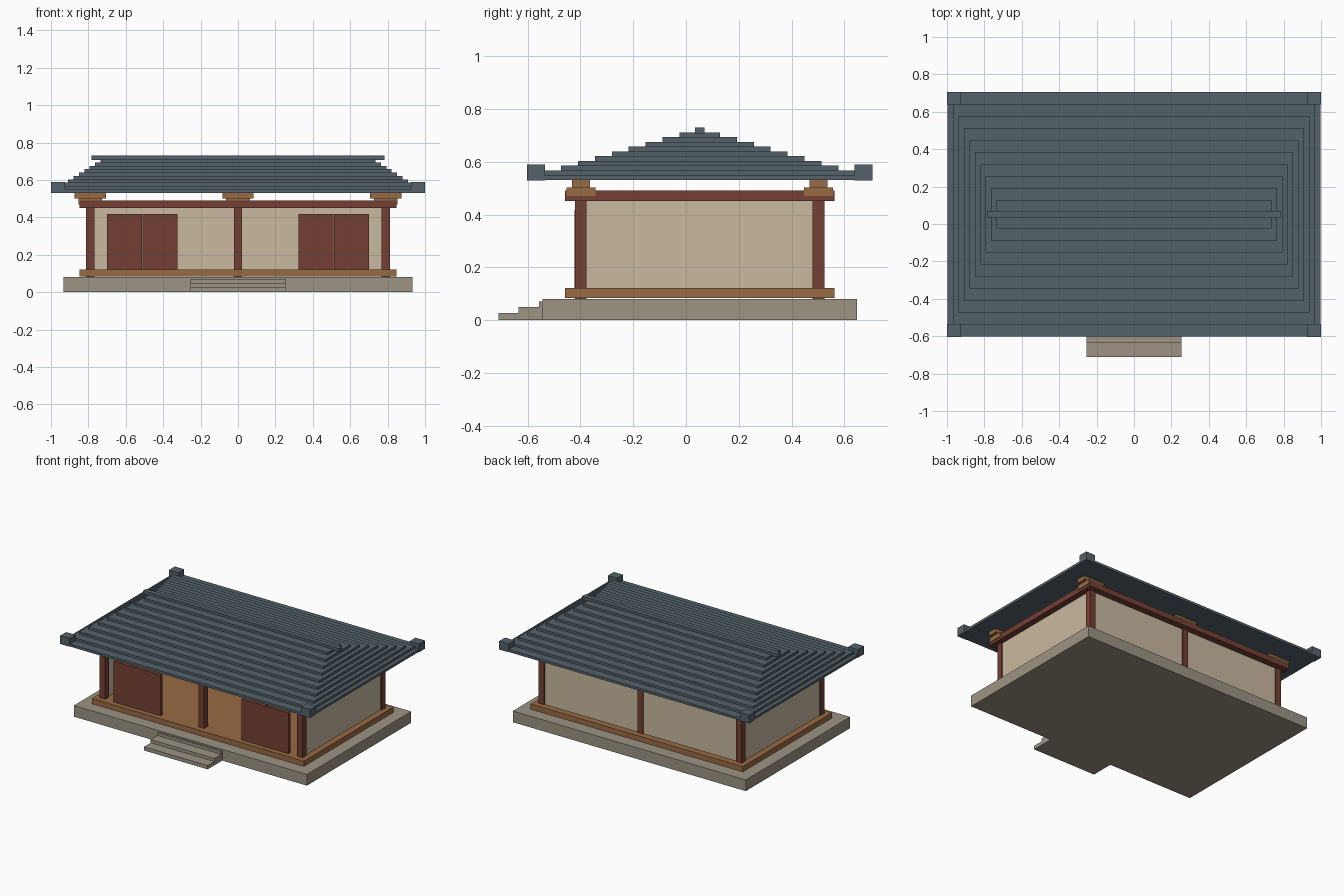
import bpy

if "Cube" in bpy.data.objects:
    bpy.data.objects.remove(bpy.data.objects["Cube"])

CY = 0.052  # building centre in y (the steps push it off the origin)


def material(name, r, g, b):
    m = bpy.data.materials.new(name)
    lin = [(c / 255 / 12.92) if c / 255 <= 0.04045 else ((c / 255 + 0.055) / 1.055) ** 2.4
           for c in (r, g, b)]
    m.diffuse_color = (*lin, 1)
    m.use_nodes = True
    m.node_tree.nodes["Principled BSDF"].inputs["Base Color"].default_value = m.diffuse_color
    return m


STONE = material("stone", 156, 148, 132)
WOOD = material("light wood", 152, 107, 68)
RED = material("red wood", 116, 64, 52)
PLASTER = material("plaster", 201, 186, 160)
TILE = material("roof tile", 84, 98, 106)

CUBE = [(x, y, z) for x in (0, 1) for y in (0, 1) for z in (0, 1)]
QUADS = [(0, 1, 3, 2), (4, 6, 7, 5), (0, 4, 5, 1), (2, 3, 7, 6), (0, 2, 6, 4), (1, 5, 7, 3)]


def box(name, x, y, z, mat):
    """Box from (min, max) ranges on each axis."""
    me = bpy.data.meshes.new(name)
    me.from_pydata([(x[i], y[j], z[k]) for i, j, k in CUBE], [], QUADS)
    me.materials.append(mat)
    ob = bpy.data.objects.new(name, me)
    bpy.context.collection.objects.link(ob)
    return ob


def mid(c, h):
    return (c - h, c + h)


# Stone platform and front steps
box("platform", mid(0, 0.932), mid(CY, 0.596), (0, 0.081), STONE)
for i, (y, top) in enumerate([(-0.71, 0.027), (-0.634, 0.05), (-0.557, 0.071)]):
    box(f"step_{i + 1}", mid(0, 0.255), (y, -0.54), (0, top), STONE)

# Floor and top beam
box("floor_sill", mid(0, 0.848), mid(CY, 0.511), (0.084, 0.122), WOOD)
box("top_beam", mid(0, 0.848), mid(CY, 0.511), (0.451, 0.491), RED)

# Posts with two-tier brackets above them
for px in (-0.79, 0, 0.79):
    for py in (CY - 0.45, CY + 0.45):
        box("post", mid(px, 0.022), mid(py, 0.022), (0.078, 0.46), RED)
        box("bracket_block", mid(px, 0.063), mid(py, 0.055), (0.47, 0.502), WOOD)
        box("bracket_arm", mid(px, 0.084), mid(py, 0.034), (0.502, 0.532), WOOD)

# Plaster walls on the back and sides; the front is open
box("back_wall", mid(0, 0.775), mid(CY + 0.45, 0.014), (0.12, 0.455), PLASTER)
for s, side in ((-1, "left"), (1, "right")):
    box(f"{side}_wall", mid(s * 0.79, 0.014), mid(CY, 0.44), (0.12, 0.455), PLASTER)
    # Pair of door leaves
    for k in (-1, 1):
        box(f"{side}_door_leaf", mid(s * 0.512 + k * 0.0945, 0.0932),
            mid(CY - 0.464, 0.011), (0.12, 0.417), RED)

# Stepped hip roof
for i in range(10):
    z = 0.531 + i * 0.0181
    box(f"roof_tier_{i + 1}", mid(0, 0.996 - 0.029 * i), mid(CY, 0.653 - 0.064 * i),
        (z, z + 0.0181), TILE)
box("ridge", mid(0, 0.783), mid(CY, 0.018), (0.707, 0.73), TILE)

# Raised eave corners
for sx in (-1, 1):
    for sy in (-1, 1):
        box("eave_corner", mid(sx * 0.9625, 0.0375), mid(CY + sy * 0.621, 0.034),
            (0.53, 0.59), TILE)
